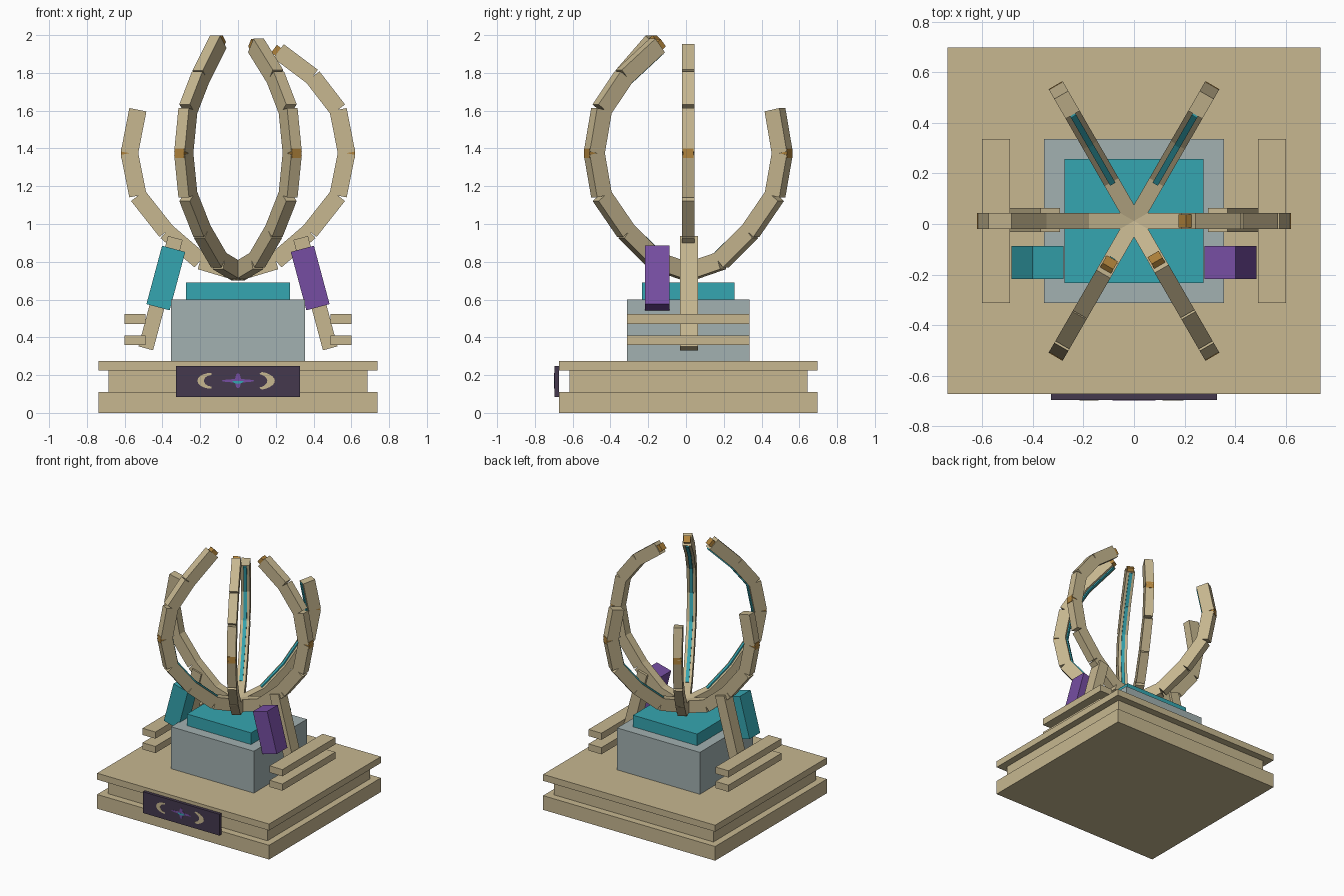
import bpy, bmesh, math
from mathutils import Matrix, Vector

old = bpy.data.objects.get("Cube")
if old:
    bpy.data.objects.remove(old, do_unlink=True)


def material(name, rgb):
    m = bpy.data.materials.new(name)
    m.use_nodes = True
    m.diffuse_color = (*rgb, 1)
    m.node_tree.nodes["Principled BSDF"].inputs["Base Color"].default_value = (*rgb, 1)
    return m


SAND = material("sandstone", (0.57, 0.475, 0.28))
TEAL = material("teal", (0.036, 0.38, 0.44))
PURPLE = material("purple", (0.18, 0.076, 0.36))
GREY = material("blue_grey", (0.36, 0.44, 0.44))
DARK = material("dark_plum", (0.058, 0.04, 0.076))
GOLD = material("gold", (0.44, 0.23, 0.045))
CY = 0.012  # depth of the model's axis


def finish(name, bm, mat):
    bmesh.ops.recalc_face_normals(bm, faces=bm.faces)
    mesh = bpy.data.meshes.new(name)
    bm.to_mesh(mesh)
    bm.free()
    mesh.materials.append(mat)
    ob = bpy.data.objects.new(name, mesh)
    bpy.context.collection.objects.link(ob)
    return ob


def add_box(bm, size, loc, rot=Matrix.Identity(3)):
    mat = Matrix.Translation(loc) @ rot.to_4x4() @ Matrix.Diagonal((*size, 1))
    bmesh.ops.create_cube(bm, size=1, matrix=mat)


def box(name, size, loc, mat, rot=Matrix.Identity(3)):
    bm = bmesh.new()
    add_box(bm, size, loc, rot)
    return finish(name, bm, mat)


def slab(name, half_x, half_y, z0, z1, mat):
    box(name, (2 * half_x, 2 * half_y, z1 - z0), (0, CY, (z0 + z1) / 2), mat)


# Stepped base and pedestal
slab("base_bottom", 0.738, 0.685, 0, 0.11, SAND)
slab("base_middle", 0.685, 0.63, 0.11, 0.225, SAND)
slab("base_top", 0.738, 0.685, 0.225, 0.275, SAND)
slab("pedestal", 0.355, 0.325, 0.275, 0.60, GREY)
slab("pedestal_cap", 0.275, 0.245, 0.60, 0.69, TEAL)

# Front plaque with a painted emblem
PY = -0.696
box("plaque", (0.655, 0.024, 0.165), (0, -0.684, 0.167), DARK)


def plate(name, points, mat, lift=0.001):
    bm = bmesh.new()
    face = bm.faces.new([bm.verts.new((x, PY - lift, z)) for x, z in points])
    new = bmesh.ops.extrude_face_region(bm, geom=[face])["geom"]
    bmesh.ops.translate(bm, vec=(0, lift, 0), verts=[v for v in new if isinstance(v, bmesh.types.BMVert)])
    finish(name, bm, mat)


def arc(cx, cz, rx, rz, a0, a1, n=10):
    angles = [math.radians(a0 + (a1 - a0) * i / n) for i in range(n + 1)]
    return [(cx + rx * math.cos(a), cz + rz * math.sin(a)) for a in angles]


EZ = 0.17
plate("emblem_crescent_right", arc(-0.14, EZ, 0.075, 0.042, 90, 270) + arc(-0.14, EZ, 0.04, 0.03, 270, 90), SAND)
plate("emblem_crescent_left", arc(0.09, EZ, 0.105, 0.05, -70, 70) + arc(0.09, EZ, 0.065, 0.038, 70, -70), SAND)
plate("emblem_bar", arc(0, EZ, 0.085, 0.009, 0, 342, 19), PURPLE)
plate("emblem_post", arc(0, EZ, 0.016, 0.04, 0, 342, 19), PURPLE, 0.0015)
plate("emblem_heart", arc(0, EZ, 0.03, 0.016, 180, 360), TEAL, 0.002)

# Leaning supports, side blocks and side rails
for side, label, block_mat in ((1, "left", PURPLE), (-1, "right", TEAL)):
    lean = Matrix.Rotation(math.radians(-15 * side), 3, "Y")
    box(f"{label}_support", (0.08, 0.095, 0.605), (side * 0.41, CY + 0.003, 0.634), SAND, lean)
    box(f"{label}_block", (0.127, 0.13, 0.32), (side * 0.382, -0.152, 0.714), block_mat, lean)
    for z in (0.385, 0.497):
        box(f"{label}_rail", (0.11, 0.65, 0.052), (side * 0.545, CY, z), SAND)

# Six curved arms made of straight segments; each path is (radius, height)
PATH = [(0, 0.745), (0.2, 0.805), (0.38, 0.96), (0.53, 1.15),
        (0.575, 1.375), (0.53, 1.605), (0.395, 1.78)]
ARMS = [("left", 0, (0.215, 1.915)), ("back_left", 60, None), ("back_right", 120, None),
        ("right", 180, None), ("front_right", 240, (0.21, 1.965)), ("front_left", 300, (0.19, 1.945))]

for label, degrees, tip in ARMS:
    a = math.radians(degrees)
    outward = Vector((math.cos(a), math.sin(a), 0))
    across = Vector((-math.sin(a), math.cos(a), 0))
    nodes = PATH + [tip] if tip else PATH[:6]
    points = [outward * r + Vector((0, CY, z)) for r, z in nodes]
    arm, strip = bmesh.new(), bmesh.new()
    for i, (p, q) in enumerate(zip(points, points[1:])):
        along = (q - p).normalized()
        inward = along.cross(across)
        rot = Matrix((along, across, inward)).transposed()
        length = (q - p).length
        add_box(arm, (length, 0.064, 0.092), (p + q) / 2, rot)
        if i:
            add_box(strip, (length * 0.96, 0.024, 0.02), (p + q) / 2 + inward * 0.045, rot)
    finish(f"{label}_arm", arm, SAND)
    if degrees % 180:
        finish(f"{label}_light_strip", strip, TEAL)
    else:
        strip.free()
    # Gold joint at mid height and gold tip on the long arms
    upright = Matrix.Rotation(a, 3, "Z")
    box(f"{label}_joint", (0.08, 0.058, 0.05), points[4] + outward * 0.005, GOLD, upright)
    if tip:
        box(f"{label}_tip", (0.06, 0.05, 0.05), points[-1] - Vector((0, 0, 0.005)), GOLD, rot)
